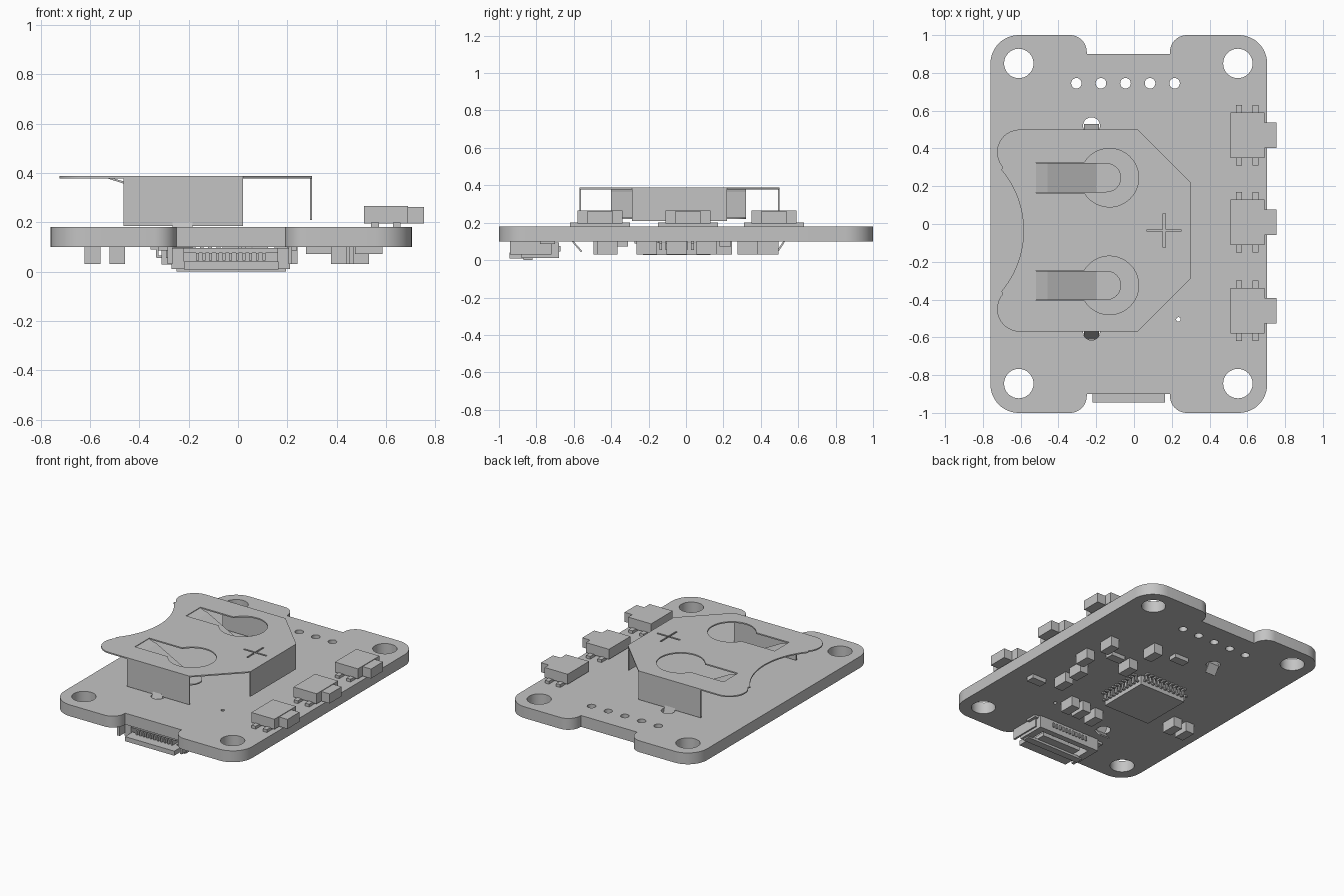
import bpy, bmesh
from math import cos, sin, radians
from mathutils import Matrix, Vector

if "Cube" in bpy.data.objects:
    bpy.data.objects.remove(bpy.data.objects["Cube"])

grey = bpy.data.materials.new("plain grey")
grey.use_nodes = True
grey.diffuse_color = (0.55, 0.55, 0.55, 1)
grey.node_tree.nodes["Principled BSDF"].inputs["Base Color"].default_value = (0.55, 0.55, 0.55, 1)


def add_object(name, mesh):
    mesh.materials.clear()
    mesh.materials.append(grey)
    obj = bpy.data.objects.new(name, mesh)
    bpy.context.collection.objects.link(obj)
    return obj


def arc(cx, cy, r, start, end, n=12):
    angles = [radians(start + (end - start) * i / n) for i in range(n + 1)]
    return [(cx + r * cos(a), cy + r * sin(a)) for a in angles]


def circle(cx, cy, r, n=32):
    return arc(cx, cy, r, 0, 360, n)[:-1]


def boxes(name, bounds):
    """One object made of boxes given as (x0, x1, y0, y1, z0, z1)."""
    bm = bmesh.new()
    for x0, x1, y0, y1, z0, z1 in bounds:
        mid = Vector((x0 + x1, y0 + y1, z0 + z1)) / 2
        size = Matrix.Diagonal((x1 - x0, y1 - y0, z1 - z0, 1))
        bmesh.ops.create_cube(bm, size=1, matrix=Matrix.Translation(mid) @ size)
    mesh = bpy.data.meshes.new(name)
    bm.to_mesh(mesh)
    bm.free()
    return add_object(name, mesh)


def plate(name, loops, z0, z1):
    """Flat plate from an outline followed by its holes."""
    curve = bpy.data.curves.new(name, "CURVE")
    curve.dimensions = "2D"
    curve.fill_mode = "BOTH"
    curve.extrude = (z1 - z0) / 2
    for loop in loops:
        spline = curve.splines.new("POLY")
        spline.points.add(len(loop) - 1)
        for point, (x, y) in zip(spline.points, loop):
            point.co = (x, y, 0, 1)
        spline.use_cyclic_u = True
    helper = bpy.data.objects.new(name + " helper", curve)
    bpy.context.collection.objects.link(helper)
    graph = bpy.context.evaluated_depsgraph_get()
    mesh = bpy.data.meshes.new_from_object(helper.evaluated_get(graph))
    bpy.data.objects.remove(helper)
    bm = bmesh.new()
    bm.from_mesh(mesh)
    bmesh.ops.remove_doubles(bm, verts=bm.verts, dist=0.0001)
    bmesh.ops.translate(bm, verts=bm.verts, vec=(0, 0, (z0 + z1) / 2))
    bmesh.ops.recalc_face_normals(bm, faces=bm.faces)
    bm.to_mesh(mesh)
    bm.free()
    obj = add_object(name, mesh)
    bpy.ops.object.select_all(action="DESELECT")
    obj.select_set(True)
    bpy.context.view_layer.objects.active = obj
    bpy.ops.object.shade_smooth_by_angle(angle=radians(30))
    return obj


def ribbon(name, path, lo, hi, thickness, along_x=False):
    """Bent sheet strip: path in the vertical plane, width from lo to hi."""
    bm = bmesh.new()
    rows = [[bm.verts.new((w, a, z) if along_x else (a, w, z)) for w in (lo, hi)] for a, z in path]
    for p, q in zip(rows, rows[1:]):
        bm.faces.new((p[0], p[1], q[1], q[0]))
    mesh = bpy.data.meshes.new(name)
    bm.to_mesh(mesh)
    bm.free()
    solid = add_object(name, mesh).modifiers.new("thickness", "SOLIDIFY")
    solid.thickness = thickness
    solid.offset = 0


# Circuit board: rounded outline with a notch at both ends, and drilled holes
half = (arc(0.555, 0.85, 0.15, 0, 90) + arc(0.28, 0.91, 0.09, 90, 180) + [(0.19, 0.9), (-0.25, 0.9)]
        + arc(-0.34, 0.91, 0.09, 0, 90) + arc(-0.61, 0.85, 0.15, 90, 180))
outline = half + [(x, -y) for x, y in reversed(half)]
holes = [circle(x, y, 0.078) for x in (-0.61, 0.55) for y in (0.85, -0.845)]
holes += [circle(-0.305 + 0.13 * i, 0.745, 0.028, 20) for i in range(5)]
holes += [circle(-0.225, y, 0.045, 20) for y in (0.52, -0.57)]
holes += [circle(0.235, -0.505, 0.012, 12)]
plate("circuit_board", [outline] + holes, 0.10, 0.18)

# Battery clip top: chamfered plate with a scooped edge, keyholes and a plus cut
MID = -0.035
scoop = arc(-0.605, 0.38, 0.12, 90, 221) + arc(-1.085, MID, 0.5, 40, -40, 24) + arc(-0.605, -0.45, 0.12, 139, 270)
clip = [(0.3, -0.29), (0.3, 0.22), (0.02, 0.5)] + scoop + [(0.02, -0.57)]
keyholes = [[(-0.52, y + 0.08)] + arc(-0.13, y, 0.155, 149, -149, 32) + [(-0.52, y - 0.08)]
            for y in (0.245, -0.325)]
t, l = 0.006, 0.09
plus = [(t, t), (t, l), (-t, l), (-t, t), (-l, t), (-l, -t), (-t, -t), (-t, -l), (t, -l), (t, -t), (l, -t), (l, t)]
plus = [(0.16 + x, MID + y) for x, y in plus]
plate("battery_clip_top", [clip] + keyholes + [plus], 0.378, 0.387)

# Battery clip walls and bent legs
boxes("battery_clip_walls", [
    (-0.465, 0.02, 0.491, 0.5, 0.185, 0.38),
    (-0.465, 0.02, -0.57, -0.561, 0.185, 0.38),
    (0.291, 0.3, -0.29, 0.22, 0.21, 0.38)])
for side, y, bend in (("back", 0.495, 0.03), ("front", -0.566, -0.04)):
    path = [(y, 0.2), (y + bend, 0.1), (y - bend * 0.2, 0.045)]
    ribbon(side + "_clip_leg", path, -0.265, -0.185, 0.009, along_x=True)

# Contact springs reaching down from the clip
for side, y in (("back", 0.245), ("front", -0.325)):
    ribbon(side + "_spring", [(-0.53, 0.382), (-0.46, 0.36), (-0.2, 0.224)], y - 0.077, y + 0.077, 0.008)
    tip = [(-0.2, y - 0.077)] + arc(-0.145, y, 0.077, -90, 90) + [(-0.2, y + 0.077)]
    plate(side + "_spring_tip", [tip], 0.22, 0.228)

# Three side push switches with four feet each
for name, y in (("back", 0.47), ("middle", 0.01), ("front", -0.46)):
    feet = [(x, x + 0.032, y - 0.16, y + 0.16, 0.18, 0.2) for x in (0.54, 0.628)]
    boxes(name + "_switch_body", [(0.51, 0.69, y - 0.12, y + 0.12, 0.195, 0.266)] + feet)
    boxes(name + "_switch_button", [(0.688, 0.755, y - 0.067, y + 0.067, 0.195, 0.262)])

# Main chip with leads on all four sides, on the underside
cx, cy = -0.13, -0.05
boxes("main_chip", [(cx - 0.18, cx + 0.18, cy - 0.18, cy + 0.18, 0.028, 0.095)])
leads = []
for i in range(10):
    o = (i - 4.5) * 0.034
    for s in (-1, 1):
        for a, b, z0, z1 in ((0.17, 0.2, 0.055, 0.065), (0.192, 0.202, 0.06, 0.1), (0.195, 0.225, 0.09, 0.1)):
            lo, hi = sorted((s * a, s * b))
            leads.append((cx + lo, cx + hi, cy + o - 0.008, cy + o + 0.008, z0, z1))
            leads.append((cx + o - 0.008, cx + o + 0.008, cy + lo, cy + hi, z0, z1))
boxes("chip_leads", leads)

# Small components on the underside: (x, y), width, depth, lowest height
blocks = [(0.48, 0.33), (0.21, 0.44), (0.21, 0.19), (0.50, 0.11), (0.42, -0.05), (0.41, -0.21),
          (0.18, -0.42), (0.09, -0.42), (-0.03, -0.44), (-0.49, -0.2), (-0.59, -0.2)]
boxes("underside_blocks", [(x - 0.032, x + 0.032, y - 0.055, y + 0.055, 0.03, 0.1) for x, y in blocks])
flats = [(0.33, 0.21), (0.0, 0.45), (0.53, -0.34)]
boxes("underside_flat_parts", [(x - 0.055, x + 0.055, y - 0.03, y + 0.03, 0.072, 0.1) for x, y in flats])

# Edge connector: open housing, contact row, flap and solder tabs
boxes("connector_housing", [
    (-0.25, 0.19, -0.72, -0.68, 0.01, 0.095),
    (-0.25, 0.19, -0.87, -0.68, 0.075, 0.095),
    (-0.27, -0.22, -0.88, -0.68, 0.01, 0.095),
    (0.16, 0.21, -0.88, -0.68, 0.01, 0.095),
    (-0.18, 0.12, -0.87, -0.76, 0.015, 0.04)])
boxes("connector_contacts", [
    (x - 0.006, x + 0.006, -0.89, -0.67, 0.045, 0.075) for x in [-0.165 + 0.027 * i for i in range(11)]])
boxes("connector_flap", [
    (-0.22, 0.165, -0.945, -0.86, 0.008, 0.04),
    (-0.25, 0.195, -0.87, -0.82, 0.0, 0.018)])
boxes("connector_tabs", [
    (-0.325, -0.26, -0.78, -0.7, 0.085, 0.1),
    (0.2, 0.24, -0.78, -0.7, 0.085, 0.1),
    (-0.285, -0.265, -0.94, -0.72, 0.03, 0.1),
    (0.205, 0.22, -0.94, -0.72, 0.03, 0.1)])
